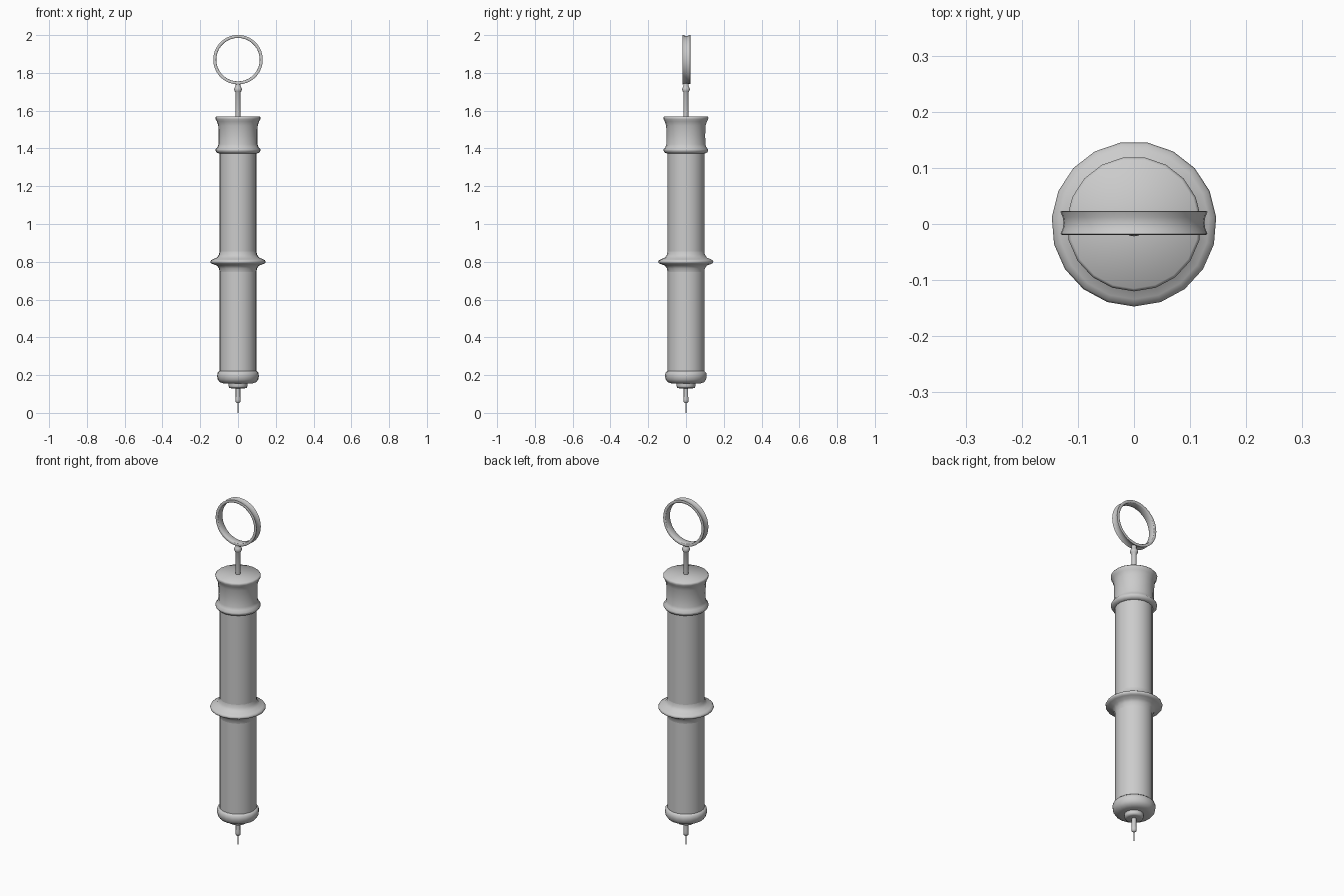
import bpy, bmesh, math
from mathutils import Matrix

if "Cube" in bpy.data.objects:
    bpy.data.objects.remove(bpy.data.objects["Cube"])

SIDES = 19


def finish(name, bm, angle):
    bmesh.ops.recalc_face_normals(bm, faces=bm.faces)
    me = bpy.data.meshes.new(name)
    bm.to_mesh(me)
    bm.free()
    ob = bpy.data.objects.new(name, me)
    bpy.context.collection.objects.link(ob)
    bpy.ops.object.select_all(action='DESELECT')
    ob.select_set(True)
    bpy.context.view_layer.objects.active = ob
    bpy.ops.object.shade_smooth_by_angle(angle=math.radians(angle))
    return ob


def lathe(name, profile, sides=SIDES, closed=False, matrix=None, angle=60):
    """Revolve (radius, height) points; cap the ends unless the profile is closed."""
    bm = bmesh.new()
    rings = []
    for r, z in profile:
        ring = []
        for i in range(sides):
            a = -math.pi / 2 + 2 * math.pi * i / sides
            ring.append(bm.verts.new((r * math.cos(a), r * math.sin(a), z)))
        rings.append(ring)
    pairs = list(zip(rings, rings[1:]))
    if closed:
        pairs.append((rings[-1], rings[0]))
    else:
        bm.faces.new(rings[0])
        bm.faces.new(rings[-1])
    for a, b in pairs:
        for i in range(sides):
            j = (i + 1) % sides
            bm.faces.new((a[i], a[j], b[j], b[i]))
    if matrix:
        bm.transform(matrix)
    return finish(name, bm, angle)


# Main tube
lathe("barrel", [(0.098, 0.18), (0.098, 1.40)])

# Rounded lower cap with stepped hub
lathe("bottom_cap", [(0.075, 0.155), (0.098, 0.163), (0.108, 0.178), (0.111, 0.195),
                     (0.109, 0.212), (0.099, 0.221)])
lathe("nozzle_hub", [(0.036, 0.130), (0.047, 0.133), (0.050, 0.142), (0.050, 0.158)])

# Nozzle and needle
lathe("nozzle", [(0.006, 0.052), (0.012, 0.057), (0.014, 0.070), (0.012, 0.085), (0.012, 0.135)])
lathe("needle", [(0.002, 0.0), (0.003, 0.01), (0.003, 0.06)], sides=8)

# Finger flange around the middle
lathe("finger_flange", [(0.098, 0.745), (0.101, 0.765), (0.112, 0.780), (0.134, 0.788),
                        (0.144, 0.793), (0.147, 0.800), (0.144, 0.807), (0.134, 0.813),
                        (0.112, 0.822), (0.101, 0.838), (0.098, 0.855)])

# Upper cap: collar bead, waist and flared rim
lathe("top_cap", [(0.099, 1.373), (0.113, 1.378), (0.119, 1.388), (0.119, 1.395),
                  (0.109, 1.407), (0.104, 1.422), (0.103, 1.47), (0.105, 1.52),
                  (0.112, 1.543), (0.119, 1.555), (0.120, 1.564), (0.115, 1.570)])

# Plunger rod with bead
lathe("plunger_rod", [(0.013, 1.56), (0.013, 1.695), (0.017, 1.702), (0.022, 1.713),
                      (0.017, 1.724), (0.013, 1.730), (0.014, 1.745)])

# Pull ring: wide band with a dished outer face, axis along y
ring_matrix = Matrix.Translation((0, 0.002, 1.87)) @ Matrix.Rotation(math.pi / 2, 4, 'X')
lathe("pull_ring", [(0.128, -0.0215), (0.131, -0.0200), (0.127, -0.010), (0.1255, 0.0),
                    (0.127, 0.010), (0.131, 0.0200), (0.128, 0.0215), (0.117, 0.0215),
                    (0.115, 0.019), (0.115, -0.019), (0.117, -0.0215)],
      sides=36, closed=True, matrix=ring_matrix)
